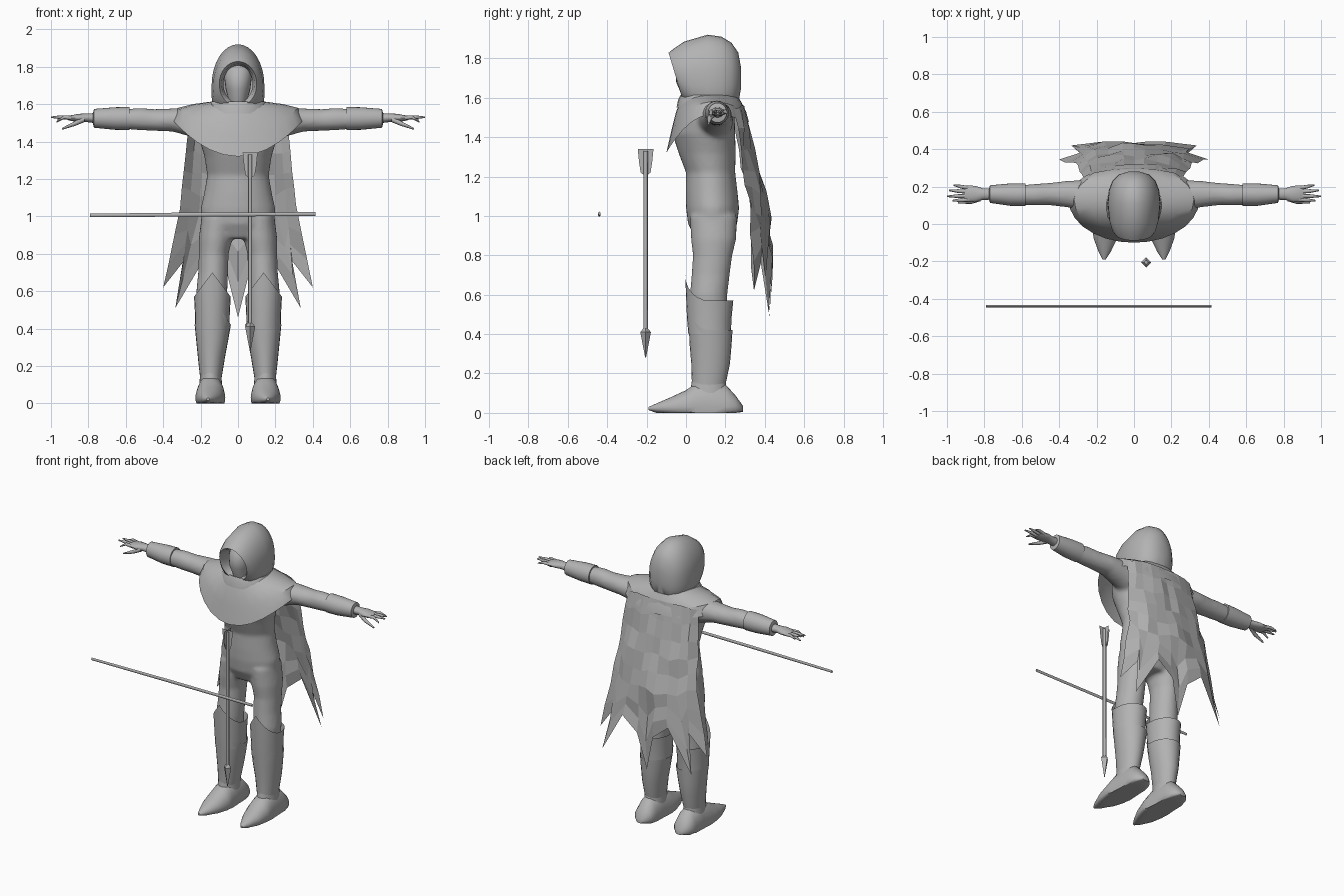
import bpy, bmesh, math, random
from mathutils import Vector

random.seed(4)
if "Cube" in bpy.data.objects:
    bpy.data.objects.remove(bpy.data.objects["Cube"])

GREY = (0.45, 0.45, 0.45, 1)
mat = bpy.data.materials.new("plain grey")
mat.use_nodes = True
mat.diffuse_color = GREY
mat.node_tree.nodes["Principled BSDF"].inputs["Base Color"].default_value = GREY


def finish(name, bm, smooth=50):
    """Turn a bmesh into a named object; smooth=None keeps flat faces."""
    bmesh.ops.recalc_face_normals(bm, faces=bm.faces[:])
    mesh = bpy.data.meshes.new(name)
    bm.to_mesh(mesh)
    bm.free()
    mesh.materials.append(mat)
    if smooth:
        mesh.shade_smooth()
        mesh.set_sharp_from_angle(angle=math.radians(smooth))
    obj = bpy.data.objects.new(name, mesh)
    bpy.context.collection.objects.link(obj)
    return obj


def skin(bm, rings, close=True):
    """Bridge rows of vertices with quads."""
    for low, high in zip(rings, rings[1:]):
        n = len(low)
        for k in range(n if close else n - 1):
            j = (k + 1) % n
            bm.faces.new((low[k], low[j], high[j], high[k]))


def loft(bm, axis, stations, sides=24, side=1, peak=0, floor=None, caps=True):
    """Ellipse sections (along, centre a, centre b, radius a, radius b)."""
    rings = []
    for t, a, b, ra, rb in stations:
        ring = []
        for k in range(sides):
            ang = math.tau * k / sides
            u, w = a + ra * math.sin(ang), b - rb * math.cos(ang)
            co = Vector({"X": (t, u, w), "Y": (u, t, w), "Z": (u, w, t)}[axis])
            if peak and t == stations[-1][0] and math.cos(ang) > 0:
                co.z += peak * (1 - abs(math.sin(ang)))
            if floor is not None:
                co.z = max(co.z, floor)
            co.x *= side
            ring.append(bm.verts.new(co))
        rings.append(ring)
    skin(bm, rings)
    if caps:
        bm.faces.new(rings[0])
        bm.faces.new(rings[-1])
    return rings


def lofted(name, axis, stations, **options):
    bm = bmesh.new()
    loft(bm, axis, stations, **options)
    return finish(name, bm)


# Body suit: torso, thighs and upper arms fused into one skin
bm = bmesh.new()
loft(bm, "Z", [(.88, 0, .14, .16, .09), (.96, 0, .135, .195, .125), (1.04, 0, .135, .2, .135),
               (1.12, 0, .13, .182, .132), (1.22, 0, .125, .165, .125), (1.32, 0, .107, .18, .145),
               (1.42, 0, .09, .21, .16), (1.5, 0, .097, .23, .15), (1.56, 0, .125, .2, .125),
               (1.62, 0, .12, .1, .1)], sides=32)
for s in (1, -1):
    loft(bm, "Z", [(.45, .14, .12, .075, .09), (.6, .14, .115, .083, .095), (.7, .133, .125, .08, .097),
                   (.8, .13, .135, .08, .1), (.88, .12, .14, .09, .115), (1, .105, .14, .09, .12)], side=s)
    loft(bm, "X", [(.12, .14, 1.48, .1, .1), (.25, .15, 1.505, .085, .08), (.35, .16, 1.515, .072, .062),
                   (.45, .16, 1.515, .06, .058), (.52, .157, 1.52, .058, .06), (.62, .155, 1.52, .052, .052)],
         side=s)
body = finish("body_suit", bm)
remesh = body.modifiers.new("fuse", "REMESH")
remesh.mode = "VOXEL"
remesh.voxel_size = .012
remesh.use_smooth_shade = True
relax = body.modifiers.new("relax", "SMOOTH")
relax.iterations = 5

for s, word in ((1, "left"), (-1, "right")):
    # Leg armour and shoes
    lofted(word + "_knee_guard", "Z", [(.4, .137, .12, .092, .108), (.48, .137, .118, .093, .113),
                                       (.57, .137, .118, .098, .122)], side=s, peak=.13, caps=False)
    lofted(word + "_boot", "Z", [(.14, .145, .115, .058, .085), (.25, .142, .125, .073, .098),
                                 (.34, .138, .125, .086, .106), (.42, .135, .122, .097, .114)],
           side=s, peak=.14, caps=False)
    lofted(word + "_shoe", "Y", [(-.19, .16, .022, .008, .008), (-.15, .157, .024, .032, .024),
                                 (-.08, .153, .028, .062, .05), (0, .148, .03, .08, .085),
                                 (.05, .147, .03, .077, .12), (.12, .147, .03, .072, .13),
                                 (.2, .147, .03, .07, .115), (.25, .147, .03, .062, .06),
                                 (.29, .147, .02, .025, .015)], side=s, floor=0)
    lofted(word + "_ankle", "Z", [(.06, .146, .115, .065, .1), (.2, .146, .115, .052, .08)], side=s)

    # Forearm armour
    lofted(word + "_bracer", "X", [(.58, .157, 1.523, .06, .062), (.66, .157, 1.523, .06, .06),
                                   (.77, .16, 1.524, .047, .05), (.775, .16, 1.524, .03, .03)], side=s)
    # Hand with four fingers and a thumb
    bm = bmesh.new()
    loft(bm, "X", [(.76, .16, 1.525, .03, .027), (.81, .16, 1.527, .031, .023),
                   (.85, .16, 1.527, .044, .021), (.89, .162, 1.525, .044, .016),
                   (.91, .162, 1.525, .036, .01)], sides=16, side=s)
    for tip_x, base_y, tip_y, tip_z in ((.97, .13, .125, 1.505), (1, .15, .148, 1.53),
                                        (.99, .172, .18, 1.532), (.965, .192, .208, 1.52)):
        mid = (.89 + tip_x) / 2
        loft(bm, "X", [(.88, base_y, 1.525, .011, .012), (mid, (base_y + tip_y) / 2, 1.53, .01, .01),
                       (tip_x, tip_y, tip_z, .004, .004)], sides=8, side=s)
    loft(bm, "X", [(.82, .14, 1.52, .018, .016), (.87, .12, 1.497, .013, .013),
                   (.94, .115, 1.468, .005, .005)], sides=8, side=s)
    finish(word + "_hand", bm)

# Hood: arches running from the face opening to the back of the head
bm = bmesh.new()
loft(bm, "Y", [(.02, 0, 1.71, .078, .095), (-.035, 0, 1.71, .088, .105), (-.05, 0, 1.71, .1, .118),
               (-.03, 0, 1.7, .117, .145), (.02, 0, 1.7, .132, .185), (.11, 0, 1.7, .141, .22),
               (.18, 0, 1.7, .134, .21), (.23, 0, 1.7, .115, .18), (.265, 0, 1.7, .08, .13),
               (.28, 0, 1.7, .03, .05)], sides=32, floor=1.57, caps=False)
for v in bm.verts:
    if v.co.y < .1:
        v.co.y -= .3 * (v.co.z - 1.7) * (.1 - v.co.y) / .15
    if v.co.z < 1.69:
        v.co.x *= 1 + .9 * (1.69 - v.co.z)
bmesh.ops.holes_fill(bm, edges=[e for e in bm.edges if e.is_boundary and e.verts[0].co.y > .2])
finish("hood", bm)

# Covered face and neck wrap
lofted("face", "Z", [(1.55, 0, .06, .06, .07), (1.62, 0, .045, .05, .07), (1.68, 0, .035, .066, .085),
                     (1.74, 0, .035, .073, .085), (1.79, 0, .045, .07, .07), (1.83, 0, .06, .04, .04)])
lofted("neck_wrap", "Z", [(1.55, 0, .11, .175, .158), (1.59, 0, .11, .165, .15), (1.615, 0, .11, .145, .138),
                          (1.6, 0, .11, .11, .11)], caps=False)

# Shoulder mantle: hem dips to a point in front and a little behind
bm = bmesh.new()
rings = []
for rx, front, back, z, dip_front, dip_back in ((.13, .15, .13, 1.615, .02, 0), (.24, .18, .155, 1.6, .07, .03),
                                                (.32, .205, .175, 1.58, .15, .05),
                                                (.35, .23, .19, 1.515, .195, .04)):
    ring = []
    for k in range(28):
        ang = math.tau * k / 28
        f = math.cos(ang)
        depth, dip = (front, dip_front) if f > 0 else (back, dip_back)
        ring.append(bm.verts.new((rx * math.sin(ang), .13 - depth * f, z - dip * f * f)))
    rings.append(ring)
skin(bm, rings)
finish("shoulder_mantle", bm, 30)

# Ragged cape: columns from shoulder through mid back to a torn hem
half = [((.26, .24, 1.54), (.31, .32, 1.05), (.4, .345, .62)),
        ((.22, .27, 1.55), (.26, .36, 1.03), (.29, .38, .76)),
        ((.17, .28, 1.56), (.21, .39, 1), (.335, .42, .51)),
        ((.11, .29, 1.56), (.14, .41, 1), (.17, .44, .79)),
        ((.05, .295, 1.56), (.06, .425, 1), (.06, .44, .7))]
centre = [((0, .295, 1.56), (0, .425, 1), (0, .42, .46))]
mirrored = [tuple((-x, y, z) for x, y, z in col) for col in half]
bm = bmesh.new()
columns = []
for col in mirrored + centre + half[::-1]:
    top, mid, hem = map(Vector, col)
    points = [top.lerp(mid, i / 5) for i in range(5)] + [mid.lerp(hem, i / 3) for i in range(4)]
    for p in points[1:-1]:
        p.y += random.uniform(-.012, .012)
        p.z += random.uniform(-.015, .015)
    columns.append([bm.verts.new(p) for p in points])
skin(bm, columns, close=False)
finish("cape", bm, None)

# Arrow pointing down, with four-sided head and crossed feathers
AX, AY = .065, -.205
lofted("arrow_shaft", "Z", [(.38, AX, AY, .011, .011), (1.33, AX, AY, .011, .011)], sides=8)
bm = bmesh.new()
loft(bm, "Z", [(.28, AX, AY, .002, .002), (.41, AX, AY, .027, .027), (.43, AX, AY, .011, .011)], sides=4)
finish("arrow_head", bm, None)
bm = bmesh.new()
for k in range(4):
    dx, dy = math.cos(k * math.pi / 2), math.sin(k * math.pi / 2)
    bm.faces.new([bm.verts.new((AX + r * dx, AY + r * dy, z))
                  for r, z in ((0, 1.2), (.025, 1.22), (.033, 1.27), (.04, 1.34), (0, 1.34))])
finish("arrow_feathers", bm, None)

# Staff floating level in front
lofted("staff", "X", [(-.79, -.44, 1.005, .006, .009), (-.2, -.44, 1.01, .006, .011),
                      (.415, -.44, 1.012, .006, .01)], sides=8)
